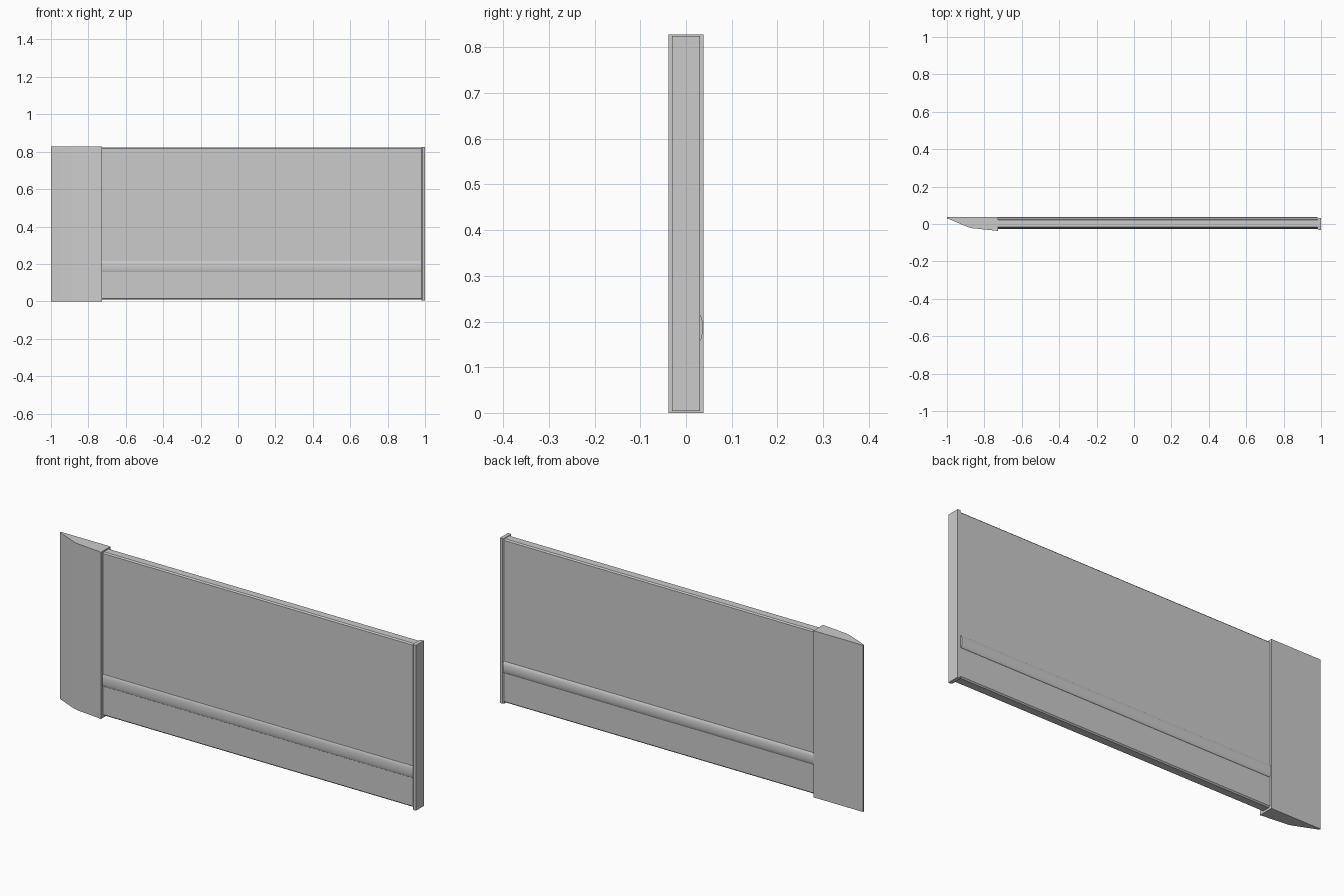
import bpy, bmesh, math
from mathutils import Vector

if "Cube" in bpy.data.objects:
    bpy.data.objects.remove(bpy.data.objects["Cube"])


def prism(name, points, sweep):
    """Closed prism from a planar outline swept along a vector."""
    bm = bmesh.new()
    face = bm.faces.new([bm.verts.new(p) for p in points])
    ext = bmesh.ops.extrude_face_region(bm, geom=[face])
    verts = [g for g in ext["geom"] if isinstance(g, bmesh.types.BMVert)]
    bmesh.ops.translate(bm, verts=verts, vec=Vector(sweep))
    bmesh.ops.recalc_face_normals(bm, faces=bm.faces)
    mesh = bpy.data.meshes.new(name)
    bm.to_mesh(mesh)
    bm.free()
    obj = bpy.data.objects.new(name, mesh)
    bpy.context.collection.objects.link(obj)
    bpy.ops.object.select_all(action='DESELECT')
    obj.select_set(True)
    bpy.context.view_layer.objects.active = obj
    bpy.ops.object.shade_smooth_by_angle(angle=math.radians(30))
    return obj


# wedge-shaped end post
post = [(-1, 0.038), (-0.727, 0.038), (-0.727, -0.038), (-0.735, -0.036),
        (-0.87, -0.022), (-0.89, -0.016), (-1, 0.031)]
prism("end_post", [(x, y, 0) for x, y in post], (0, 0, 0.828))


# panel cross-section with a rounded bead on both faces
def bead(face_y, bulge, steps=10):
    mid, half = 0.186, 0.030
    return [(face_y + bulge * math.sin(math.pi * i / steps),
             mid - half * math.cos(math.pi * i / steps))
            for i in range(steps + 1)]


front, back = -0.021, 0.028
bottom, top, bevel = 0.01, 0.822, 0.006
section = [(back - bevel, bottom), (back, bottom + bevel)]
section += bead(back, 0.009)
section += [(back, top - bevel), (back - bevel, top),
            (front + bevel, top), (front, top - bevel)]
section += reversed(bead(front, -0.006))
section += [(front, bottom + bevel), (front + bevel, bottom)]
prism("panel", [(-0.73, y, z) for y, z in section], (1.711, 0, 0))

# closing plate on the opposite end
plate = [(0.981, -0.026), (0.986, -0.031), (1, -0.031),
         (1, 0.031), (0.986, 0.031), (0.981, 0.026)]
prism("end_plate", [(x, y, 0.004) for x, y in plate], (0, 0, 0.821))
